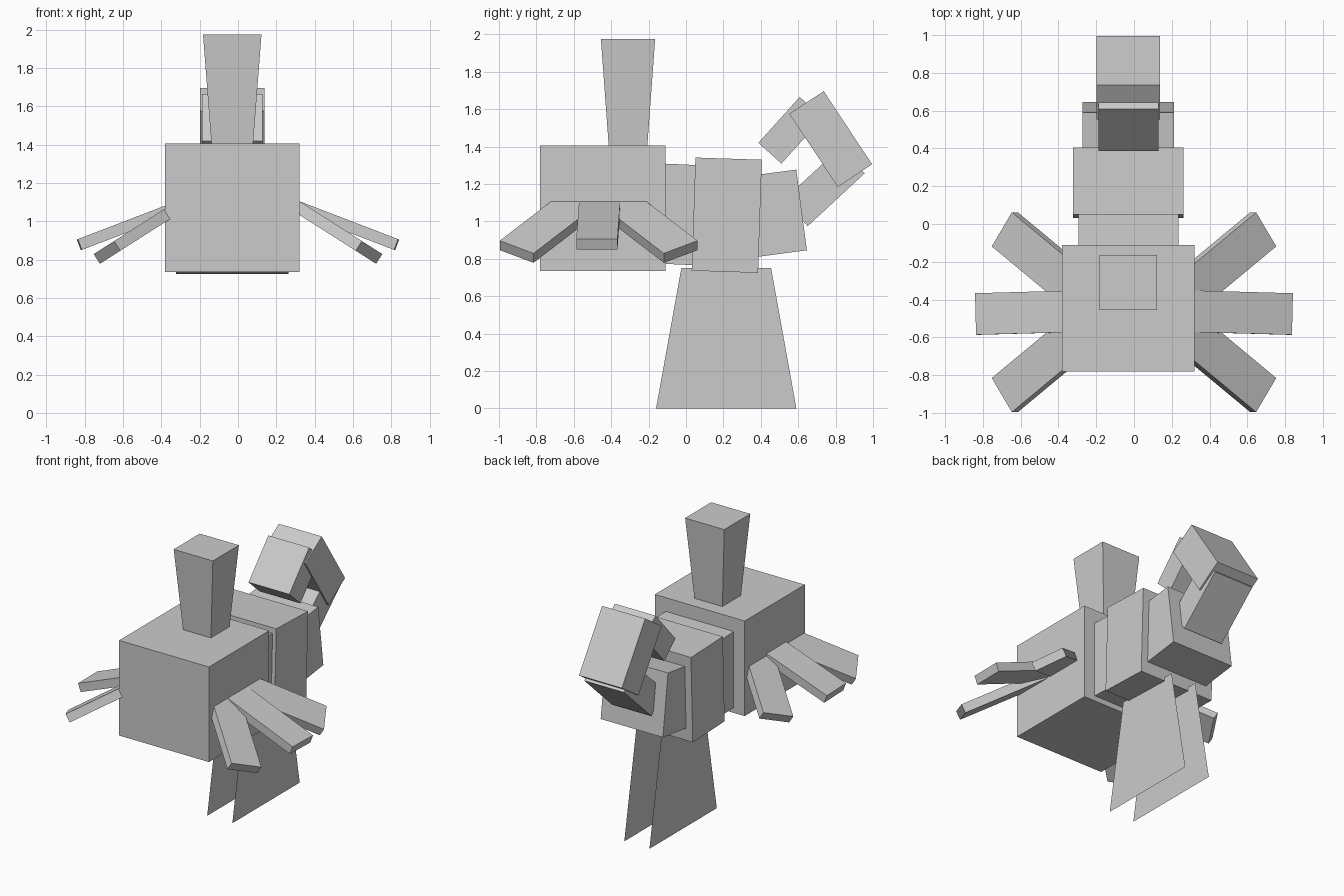
import bpy
import bmesh
from math import radians
from mathutils import Matrix, Vector

cube = bpy.data.objects.get("Cube")
if cube:
    bpy.data.objects.remove(cube, do_unlink=True)

MID = -0.03  # centre line of the body

grey = bpy.data.materials.new("plain grey")
grey.use_nodes = True
colour = (0.6, 0.6, 0.6, 1)
grey.diffuse_color = colour
grey.node_tree.nodes["Principled BSDF"].inputs["Base Color"].default_value = colour


def finish(bm, name):
    mesh = bpy.data.meshes.new(name)
    bm.to_mesh(mesh)
    bm.free()
    mesh.materials.append(grey)
    obj = bpy.data.objects.new(name, mesh)
    bpy.context.collection.objects.link(obj)
    return obj


def box(name, size, matrix, taper=1.0, mirror=False):
    """Box of a given size; taper scales its lower end."""
    bm = bmesh.new()
    bmesh.ops.create_cube(bm, size=1)
    for v in bm.verts:
        k = taper if v.co.z < 0 else 1
        v.co = Vector((v.co.x * size[0] * k, v.co.y * size[1] * k, v.co.z * size[2]))
    bm.transform(matrix)
    if mirror:
        bm.transform(Matrix.Scale(-1, 4, (1, 0, 0)))
        bmesh.ops.reverse_faces(bm, faces=bm.faces)
    return finish(bm, name)


def tilted(y, z, angle=0):
    return Matrix.Translation((MID, y, z)) @ Matrix.Rotation(radians(angle), 4, 'X')


# Body, neck and chained rear segments
box("front_body", (0.70, 0.67, 0.67), tilted(-0.445, 1.07))
box("waist", (0.53, 0.30, 0.535), tilted(-0.03, 1.037, -2.5))
box("middle_body", (0.585, 0.355, 0.605), tilted(0.218, 1.033, -1.9))
box("rear_body", (0.485, 0.26, 0.435), tilted(0.489, 1.044, 7.5))

# Curled tail
box("tail_base", (0.31, 0.415, 0.19), tilted(0.738, 1.185, 42.8))
box("tail_bend", (0.335, 0.22, 0.469), tilted(0.774, 1.44, 33.5))
box("tail_tip", (0.318, 0.33, 0.166), tilted(0.559, 1.487, 48))

# Flared top horn
box("top_horn", (0.305, 0.29, 0.575), tilted(-0.31, 1.6875), taper=0.71)

# Three flat legs on each side: root y, pitch, yaw, length
LEGS = {
    "front": (-0.59, 32.5, -35, 0.55),
    "middle": (-0.462, 21, -1.5, 0.556),
    "back": (-0.344, 32.5, 35, 0.55),
}
BURIED = 0.06
for place, (y, pitch, yaw, length) in LEGS.items():
    matrix = (Matrix.Translation((0.32, y, 1.105))
              @ Matrix.Rotation(radians(pitch), 4, 'Y')
              @ Matrix.Rotation(radians(yaw), 4, 'Z')
              @ Matrix.Translation(((length - BURIED) / 2, 0, -0.03)))
    for side in ("left", "right"):
        box(f"{place}_{side}_leg", (length + BURIED, 0.22, 0.06), matrix,
            mirror=side == "right")

# Pair of paper-thin fins underneath
for side, sign in (("left", 1), ("right", -1)):
    bm = bmesh.new()
    x = MID + sign * 0.098
    outline = [(-0.16, 0), (0.59, 0), (0.455, 0.75), (-0.025, 0.75)]
    bm.faces.new([bm.verts.new((x, y, z)) for y, z in outline])
    finish(bm, f"{side}_bottom_fin")
